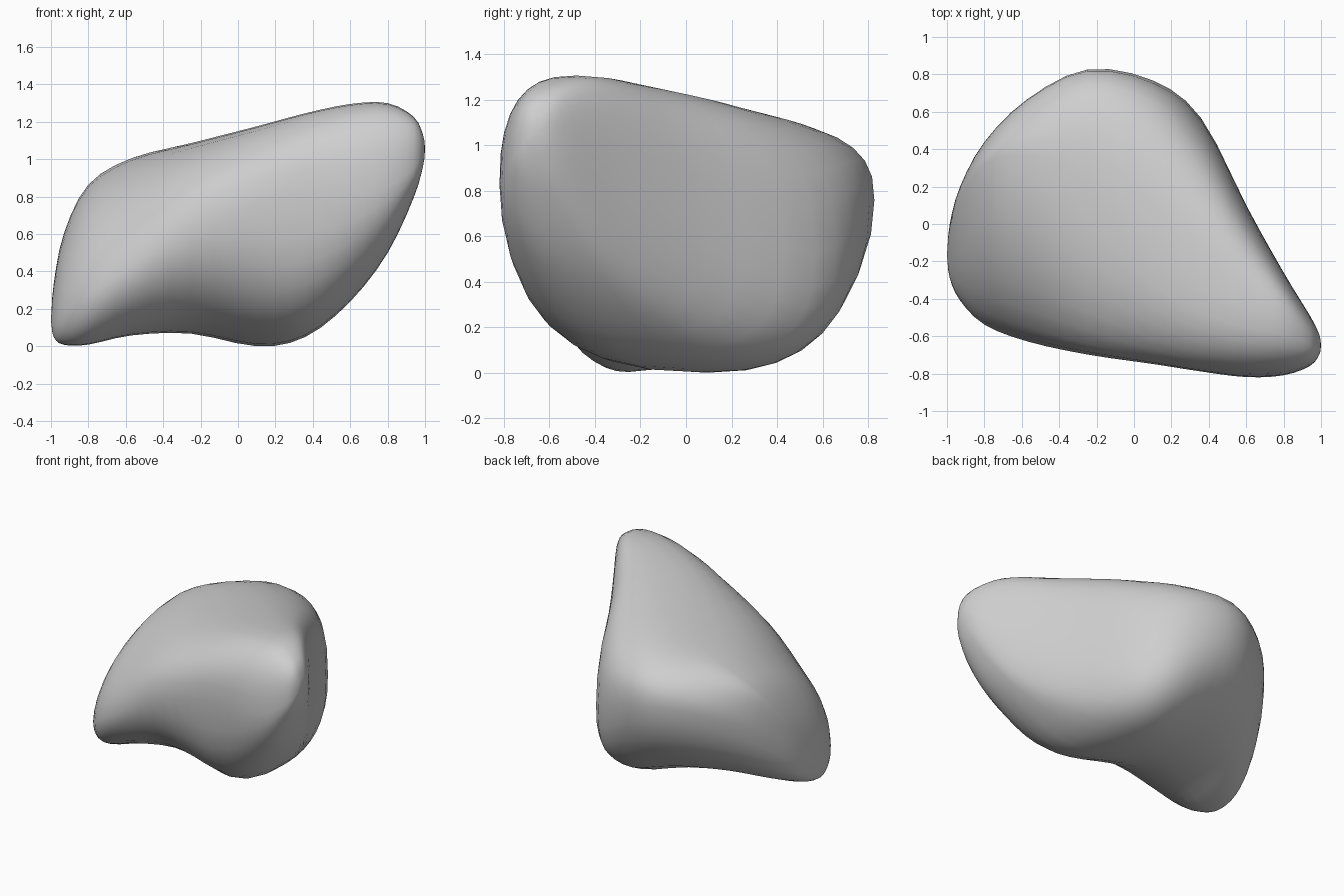
import bpy
import bmesh
import math

default_cube = bpy.data.objects.get("Cube")
if default_cube:
    bpy.data.objects.remove(default_cube, do_unlink=True)

STEPS = 3        # rings between neighbouring stations
QUARTER = 8      # points in each quarter of a ring

# Cross-sections along x:
# x, front y, its height, back y, its height, bottom y, bottom z, top y, top z
STATIONS = [
    (-.985, -.29, .13, 0, .24, -.2, .05, -.03, .34),
    (-.93, -.41, .19, .2, .42, -.25, .01, .14, .61),
    (-.8, -.54, .28, .44, .63, -.25, .01, .33, .87),
    (-.57, -.63, .43, .67, .75, -.15, .06, .38, 1.01),
    (-.25, -.7, .64, .83, .78, 0, .07, .25, 1.09),
    (.1, -.75, .77, .77, .7, .1, 0, -.15, 1.18),
    (.36, -.79, .83, .57, .51, -.04, .05, -.35, 1.25),
    (.6, -.82, .82, .1, .67, -.22, .24, -.45, 1.3),
    (.8, -.81, .85, -.26, .86, -.42, .5, -.5, 1.305),
    (.94, -.76, .95, -.49, .98, -.58, .8, -.6, 1.23),
    (.99, -.7, 1.03, -.59, 1.04, -.64, .97, -.64, 1.13),
]


def pole(x, y, z):
    """A cross-section shrunk to a single point."""
    return (x, y, z, y, z, y, z, y, z)


def spline(a, b, c, d, t):
    """Smooth curve from b to c, applied to every value of a station."""
    return [q + t / 2 * (r - p + t * (2 * p - 5 * q + 4 * r - s + t * (3 * (q - r) + s - p)))
            for p, q, r, s in zip(a, b, c, d)]


def mirrored(end, inner):
    """A station beyond the end, so that the curve closes evenly."""
    return [2 * e - i for e, i in zip(end, inner)]


def power(value, exponent):
    return max(abs(value), 1e-9) ** exponent


def ring_points(station):
    """Rounded closed outline through the four extremes of a station."""
    x, front, front_z, back, back_z, low_y, low, high_y, high = station
    # Squareness of the outline: flat top to the right, full heel below
    upper = 2.27 + .4 * math.tanh((x + .4) / .2)
    lower = 2 + .7 * math.exp(-((x - .35) / .35) ** 2)
    points = []
    for i in range(4 * QUARTER):
        angle = math.tau * i / (4 * QUARTER)
        c, s = math.cos(angle), math.sin(angle)
        side, side_z = (back, back_z) if c > 0 else (front, front_z)
        crest_y, crest = (high_y, high) if s > 0 else (low_y, low)
        exponent = 2 / (upper if s > 0 else lower)
        points.append((x,
                       crest_y + (side - crest_y) * power(c, exponent),
                       side_z + (crest - side_z) * power(s, exponent)))
    return points


def make_material(name, colour):
    material = bpy.data.materials.new(name)
    material.use_nodes = True
    material.diffuse_color = colour
    material.node_tree.nodes["Principled BSDF"].inputs["Base Color"].default_value = colour
    return material


# Smooth run of stations from the low nose to the high tip
left_pole = pole(-1, -.17, .14)
right_pole = pole(1, -.65, 1.06)
path = [left_pole] + STATIONS + [right_pole]
path = [mirrored(path[0], path[1])] + path + [mirrored(path[-1], path[-2])]
smooth_stations = [spline(*path[k:k + 4], j / STEPS)
                   for k in range(len(path) - 3) for j in range(STEPS)][1:]

# Stone skin: rings joined by quads, closed by a fan at each end
bm = bmesh.new()
rings = [[bm.verts.new(p) for p in ring_points(st)] for st in smooth_stations]
count = 4 * QUARTER
for first, second in zip(rings, rings[1:]):
    for i in range(count):
        j = (i + 1) % count
        bm.faces.new((first[i], first[j], second[j], second[i]))
for ring, end in ((rings[0], left_pole), (rings[-1], right_pole)):
    apex = bm.verts.new(end[:3])
    for i in range(count):
        bm.faces.new((apex, ring[i], ring[(i + 1) % count]))

# Soften the skin slightly and rest it on the ground
bmesh.ops.smooth_vert(bm, verts=bm.verts, factor=.3,
                      use_axis_x=False, use_axis_y=True, use_axis_z=True)
lowest = min(v.co.z for v in bm.verts)
for v in bm.verts:
    v.co.z -= lowest
bmesh.ops.recalc_face_normals(bm, faces=bm.faces)
for face in bm.faces:
    face.smooth = True

mesh = bpy.data.meshes.new("stone")
bm.to_mesh(mesh)
bm.free()
mesh.materials.append(make_material("grey stone", (.62, .62, .62, 1)))
stone = bpy.data.objects.new("stone", mesh)
bpy.context.collection.objects.link(stone)
